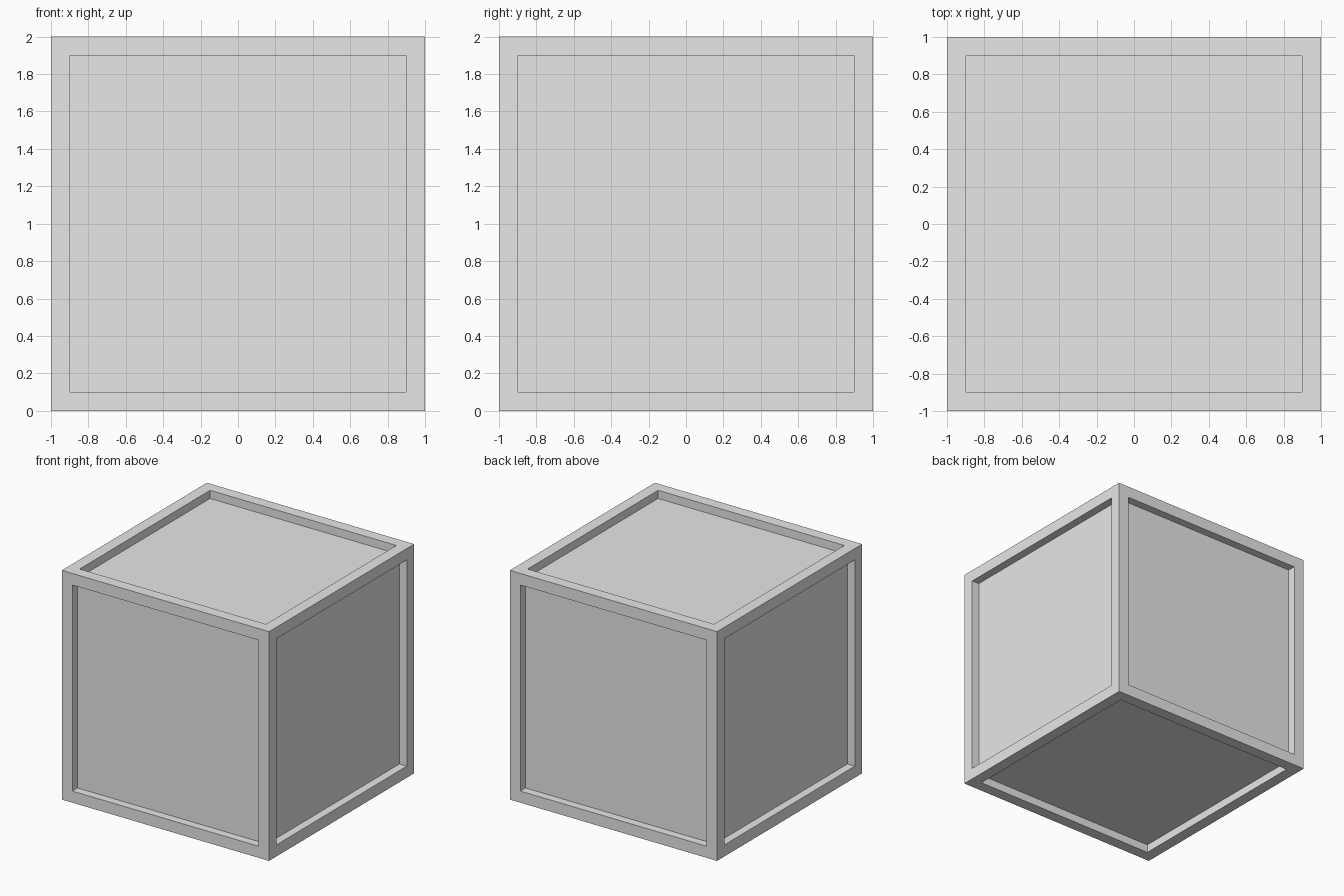
import bpy
import bmesh

cube = bpy.data.objects.get("Cube")
if cube:
    bpy.data.objects.remove(cube, do_unlink=True)

SIZE = 2.0
BORDER = SIZE / 14
DEPTH = BORDER / 2

# Plain grey material
grey = bpy.data.materials.new("light_grey")
grey.use_nodes = True
colour = (0.8, 0.8, 0.8, 1.0)
grey.diffuse_color = colour
grey.node_tree.nodes["Principled BSDF"].inputs["Base Color"].default_value = colour

# Cube block with a sunken square panel on every side
bm = bmesh.new()
bmesh.ops.create_cube(bm, size=SIZE)
bmesh.ops.translate(bm, verts=bm.verts, vec=(0, 0, SIZE / 2))
panels = list(bm.faces)
bmesh.ops.inset_individual(bm, faces=panels, thickness=BORDER)
for panel in panels:
    panel.normal_update()
    inward = -panel.normal * DEPTH
    # The extruded ring forms the recess walls
    bmesh.ops.inset_individual(bm, faces=[panel], thickness=0.0)
    bmesh.ops.translate(bm, verts=panel.verts, vec=inward)
bmesh.ops.recalc_face_normals(bm, faces=bm.faces)

mesh = bpy.data.meshes.new("panelled_crate")
bm.to_mesh(mesh)
bm.free()
mesh.materials.append(grey)
crate = bpy.data.objects.new("panelled_crate", mesh)
bpy.context.collection.objects.link(crate)
